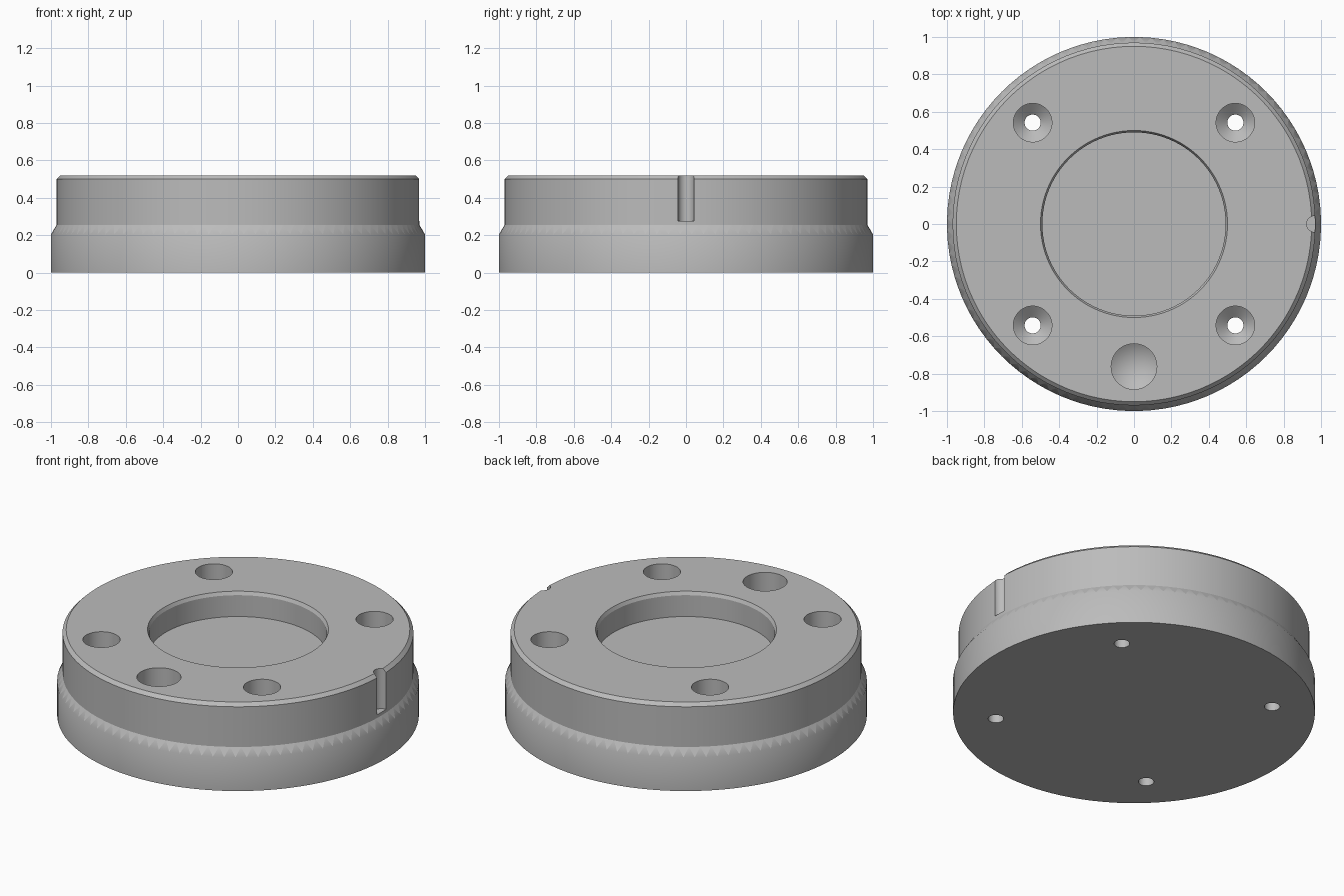
import bpy, bmesh
from math import pi, cos, sin, radians

if "Cube" in bpy.data.objects:
    bpy.data.objects.remove(bpy.data.objects["Cube"])

TOP, STEP, SHOULDER = 0.52, 0.205, 0.255

grey = bpy.data.materials.new("machined grey")
grey.use_nodes = True
colour = (0.5, 0.5, 0.5, 1)
grey.diffuse_color = colour
grey.node_tree.nodes["Principled BSDF"].inputs["Base Color"].default_value = colour


def lathe(name, profile, sides, centre=(0, 0), twist_below=None):
    """Closed solid turned from (radius, height) points listed bottom to top."""
    bm = bmesh.new()
    rings = []
    for r, z in profile:
        turn = 0.5 if twist_below is not None and z <= twist_below else 0
        angles = [2 * pi * (i + turn) / sides for i in range(sides)]
        if r == 0:
            rings.append([bm.verts.new((*centre, z))])
        else:
            rings.append([bm.verts.new((centre[0] + r * cos(a), centre[1] + r * sin(a), z))
                          for a in angles])
    for (lo, hi), (_, z_lo), (_, z_hi) in zip(zip(rings, rings[1:]), profile, profile[1:]):
        for i in range(sides):
            j = (i + 1) % sides
            if len(lo) == 1:
                bm.faces.new((lo[0], hi[j], hi[i]))
            elif twist_below is not None and z_lo <= twist_below < z_hi:
                # staggered rings make a band of triangles
                bm.faces.new((lo[i], hi[j], hi[i]))
                bm.faces.new((lo[i], lo[j], hi[j]))
            else:
                bm.faces.new((lo[i], lo[j], hi[j], hi[i]))
    for ring in (rings[0], rings[-1]):
        if len(ring) > 1:
            bm.faces.new(ring)
    bmesh.ops.recalc_face_normals(bm, faces=bm.faces)
    mesh = bpy.data.meshes.new(name)
    bm.to_mesh(mesh)
    bm.free()
    mesh.materials.append(grey)
    obj = bpy.data.objects.new(name, mesh)
    bpy.context.collection.objects.link(obj)
    return obj


# Stepped round body with a chamfered top edge
body = lathe("round_base",
             [(1, 0), (1, STEP), (0.97, SHOULDER), (0.97, 0.5), (0.95, TOP)],
             100, twist_below=STEP)

# Central pocket with a fine chamfer at the rim
cutters = [lathe("pocket_cutter",
                 [(0.49, 0.37), (0.49, 0.5), (0.5, TOP), (0.505, 0.53)], 96)]

# Four counterbored screw holes with conical seats
for sx in (-1, 1):
    for sy in (-1, 1):
        cutters.append(lathe("screw_hole_cutter",
                             [(0.043, -0.1), (0.043, 0.26), (0.103, 0.31), (0.103, 0.6)],
                             48, (0.542 * sx, 0.542 * sy)))

# Blind drilled hole at the front
cutters.append(lathe("drilled_hole_cutter",
                     [(0, 0.2), (0.122, 0.28), (0.122, 0.6)], 48, (0, -0.762)))

# Upright index notch on the left side
cutters.append(lathe("notch_cutter", [(0.043, 0.275), (0.043, 0.6)], 32, (0.966, 0)))

for cutter in cutters:
    mod = body.modifiers.new(cutter.name, 'BOOLEAN')
    mod.operation = 'DIFFERENCE'
    mod.solver = 'EXACT'
    mod.object = cutter

bpy.context.view_layer.update()
cut = bpy.data.meshes.new_from_object(body.evaluated_get(bpy.context.evaluated_depsgraph_get()))
body.modifiers.clear()
body.data = cut
for cutter in cutters:
    bpy.data.objects.remove(cutter)

# Smooth walls, crisp edges, and a toothed facet band on the shoulder
bm = bmesh.new()
bm.from_mesh(cut)
for face in bm.faces:
    face.smooth = True
    face.material_index = 0
for edge in bm.edges:
    low, high = sorted(v.co.z for v in edge.verts)
    on_step = abs(low - STEP) < 0.001
    tooth_side = on_step and abs(high - SHOULDER) < 0.001
    step_line = on_step and abs(high - STEP) < 0.001
    edge.smooth = not tooth_side and (step_line or edge.calc_face_angle(0) < radians(25))
bm.to_mesh(cut)
bm.free()
cut.materials.clear()
cut.materials.append(grey)
